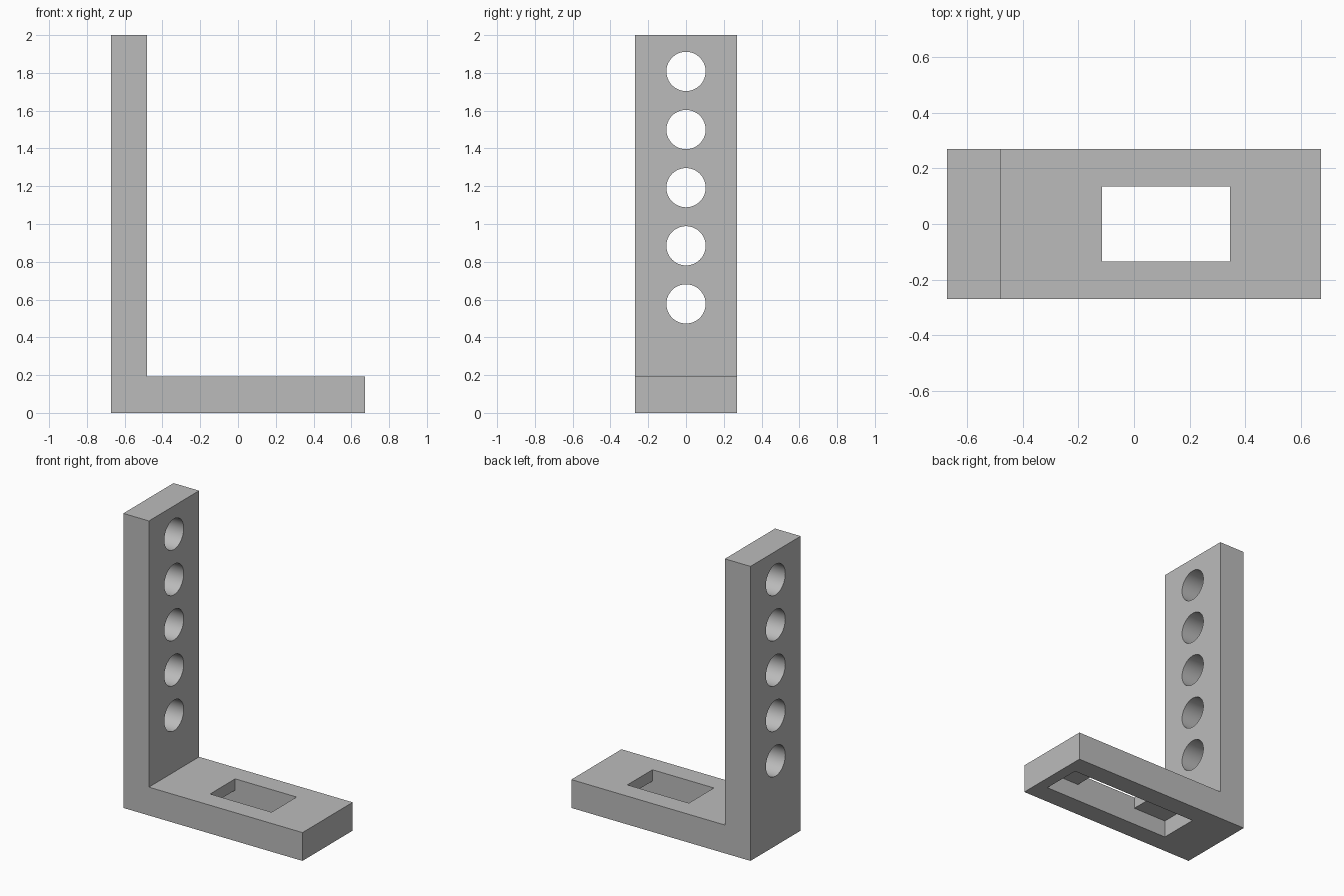
import bpy
import bmesh
from math import radians
from mathutils import Matrix, Vector

U = 2 / 52  # design grid unit

if "Cube" in bpy.data.objects:
    bpy.data.objects.remove(bpy.data.objects["Cube"], do_unlink=True)

grey = bpy.data.materials.new("plain grey")
grey.use_nodes = True
grey.diffuse_color = (0.5, 0.5, 0.5, 1)
grey.node_tree.nodes["Principled BSDF"].inputs["Base Color"].default_value = (0.5, 0.5, 0.5, 1)


def make_object(name, bm):
    bmesh.ops.recalc_face_normals(bm, faces=bm.faces)
    mesh = bpy.data.meshes.new(name)
    bm.to_mesh(mesh)
    bm.free()
    mesh.materials.append(grey)
    obj = bpy.data.objects.new(name, mesh)
    bpy.context.collection.objects.link(obj)
    return obj


def prism(name, profile, width):
    """Extrude an x-z profile along y, centred on y = 0."""
    bm = bmesh.new()
    face = bm.faces.new([bm.verts.new((x * U, -width / 2 * U, z * U)) for x, z in profile])
    result = bmesh.ops.extrude_face_region(bm, geom=[face])
    verts = [v for v in result["geom"] if isinstance(v, bmesh.types.BMVert)]
    bmesh.ops.translate(bm, verts=verts, vec=Vector((0, width * U, 0)))
    return make_object(name, bm)


def cut(target, cutter):
    cutter.hide_render = True
    mod = target.modifiers.new(cutter.name, "BOOLEAN")
    mod.operation = "DIFFERENCE"
    mod.solver = "EXACT"
    mod.object = cutter
    bpy.context.view_layer.objects.active = target
    bpy.ops.object.modifier_apply(modifier=mod.name)
    bpy.data.objects.remove(cutter, do_unlink=True)


# L-shaped body: upright plate and foot
bracket = prism("angle_bracket", [(-17.5, 0), (17.5, 0), (17.5, 5), (-12.5, 5),
                                  (-12.5, 52), (-17.5, 52)], 14)

# Stepped slot in the foot: long pocket below, short opening above
cut(bracket, prism("slot_cutter", [(-9.5, -2), (15.5, -2), (15.5, 3), (9, 3),
                                   (9, 8), (-3, 8), (-3, 3), (-9.5, 3)], 7))

# Row of round holes through the upright
bm = bmesh.new()
for i in range(5):
    place = Matrix.Translation((-15 * U, 0, (15 + 8 * i) * U)) @ Matrix.Rotation(radians(90), 4, "Y")
    bmesh.ops.create_cone(bm, cap_ends=True, segments=64, radius1=2.7 * U,
                          radius2=2.7 * U, depth=9 * U, matrix=place)
cut(bracket, make_object("hole_cutter", bm))

# Smooth hole walls, sharp edges elsewhere
bpy.ops.object.select_all(action="DESELECT")
bracket.select_set(True)
bpy.context.view_layer.objects.active = bracket
bpy.ops.object.shade_smooth_by_angle(angle=radians(30))
